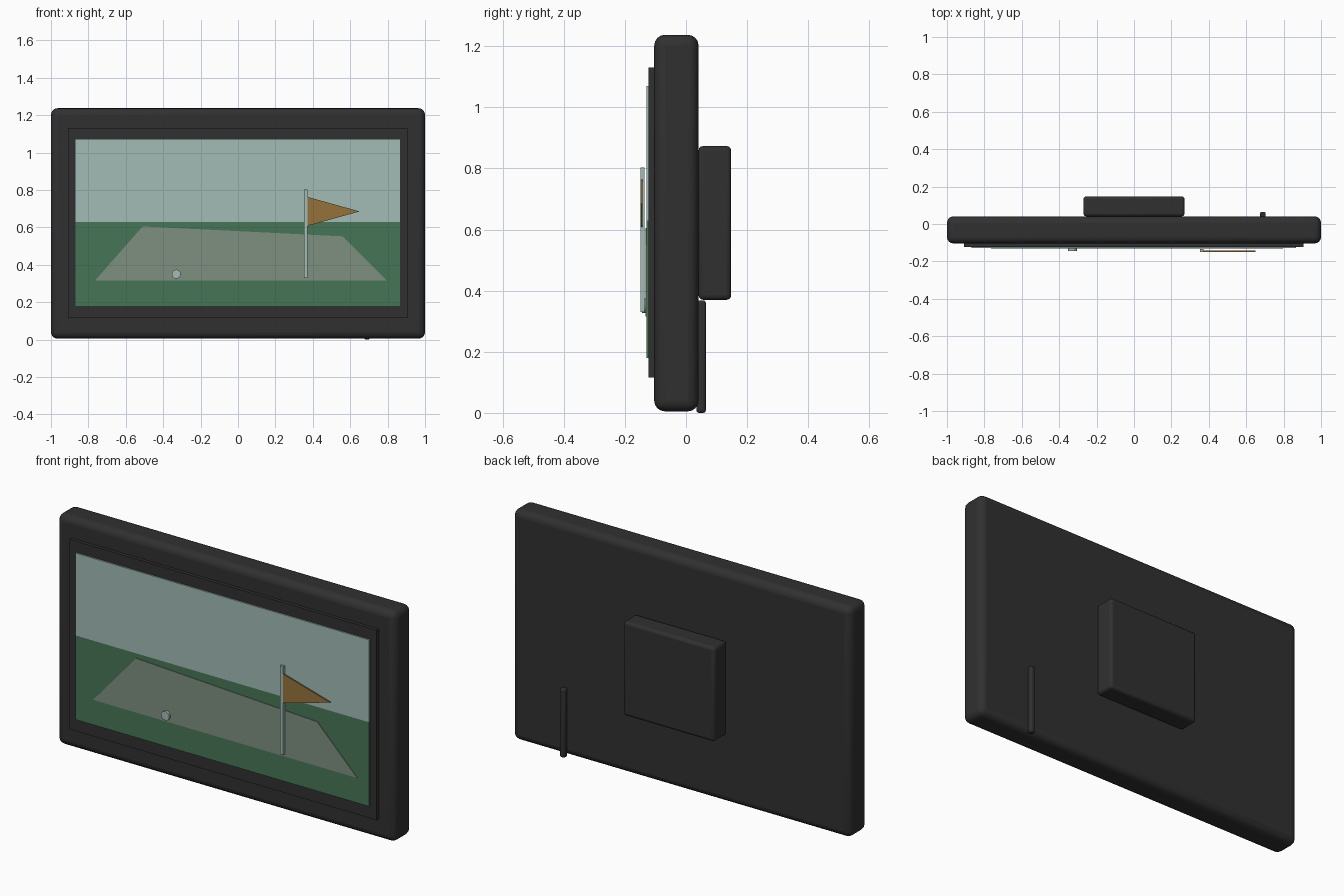
import bpy, bmesh, math

if "Cube" in bpy.data.objects:
    bpy.data.objects.remove(bpy.data.objects["Cube"])


def material(name, rgb):
    m = bpy.data.materials.new(name)
    m.diffuse_color = (*rgb, 1)
    m.use_nodes = True
    m.node_tree.nodes["Principled BSDF"].inputs["Base Color"].default_value = m.diffuse_color
    return m


BLACK = material("charcoal plastic", (0.030, 0.030, 0.030))
SKY = material("pale sky", (0.36, 0.50, 0.47))
GRASS = material("grass green", (0.062, 0.18, 0.092))
FAIRWAY = material("pale fairway", (0.21, 0.28, 0.22))
ORANGE = material("ochre flag", (0.30, 0.17, 0.045))
WHITE = material("pale white", (0.36, 0.50, 0.47))


def finish(ob, mat, bevel=0, segments=3):
    ob.data.materials.append(mat)
    if bevel:
        mod = ob.modifiers.new("rounded edges", "BEVEL")
        mod.width, mod.segments = bevel, segments
        bpy.ops.object.select_all(action="DESELECT")
        ob.select_set(True)
        bpy.context.view_layer.objects.active = ob
        bpy.ops.object.shade_smooth_by_angle(angle=math.radians(35))
    return ob


def plate(name, outline, y0, y1, mat, bevel=0, segments=3):
    """Extrude an x-z outline from y0 back to y1."""
    bm = bmesh.new()
    face = bm.faces.new([bm.verts.new((x, y0, z)) for x, z in outline])
    ext = bmesh.ops.extrude_face_region(bm, geom=[face])
    for v in ext["geom"]:
        if isinstance(v, bmesh.types.BMVert):
            v.co.y = y1
    bmesh.ops.recalc_face_normals(bm, faces=bm.faces)
    mesh = bpy.data.meshes.new(name)
    bm.to_mesh(mesh)
    bm.free()
    ob = bpy.data.objects.new(name, mesh)
    bpy.context.collection.objects.link(ob)
    return finish(ob, mat, bevel, segments)


def box(name, x0, x1, y0, y1, z0, z1, mat, bevel=0, segments=3):
    return plate(name, [(x0, z0), (x1, z0), (x1, z1), (x0, z1)], y0, y1, mat, bevel, segments)


# Casing, bezel, rear housing and cable
box("casing", -1, 1, -0.104, 0.041, 0.005, 1.237, BLACK, 0.035, 4)
box("bezel", -0.91, 0.905, -0.122, -0.09, 0.115, 1.13, BLACK)
box("rear_housing", -0.27, 0.27, 0.041, 0.148, 0.37, 0.873, BLACK, 0.015)
box("power_cable", 0.674, 0.704, 0.034, 0.065, 0.0, 0.368, BLACK, 0.009)

# Screen picture
box("sky_panel", -0.87, 0.865, -0.129, -0.121, 0.63, 1.07, SKY)
box("grass_panel", -0.87, 0.865, -0.129, -0.121, 0.18, 0.63, GRASS)
plate("fairway", [(-0.765, 0.315), (0.797, 0.315), (0.56, 0.552), (-0.51, 0.605)],
      -0.132, -0.126, FAIRWAY)

# Flag, pole and ball
box("flag_pole", 0.352, 0.371, -0.149, -0.135, 0.33, 0.803, WHITE)
plate("flag", [(0.371, 0.608), (0.65, 0.685), (0.371, 0.763)], -0.149, -0.142, ORANGE)
ball = [(-0.33 + 0.024 * math.cos(i * math.tau / 20), 0.35 + 0.024 * math.sin(i * math.tau / 20))
        for i in range(20)]
plate("ball", ball, -0.144, -0.131, WHITE)
